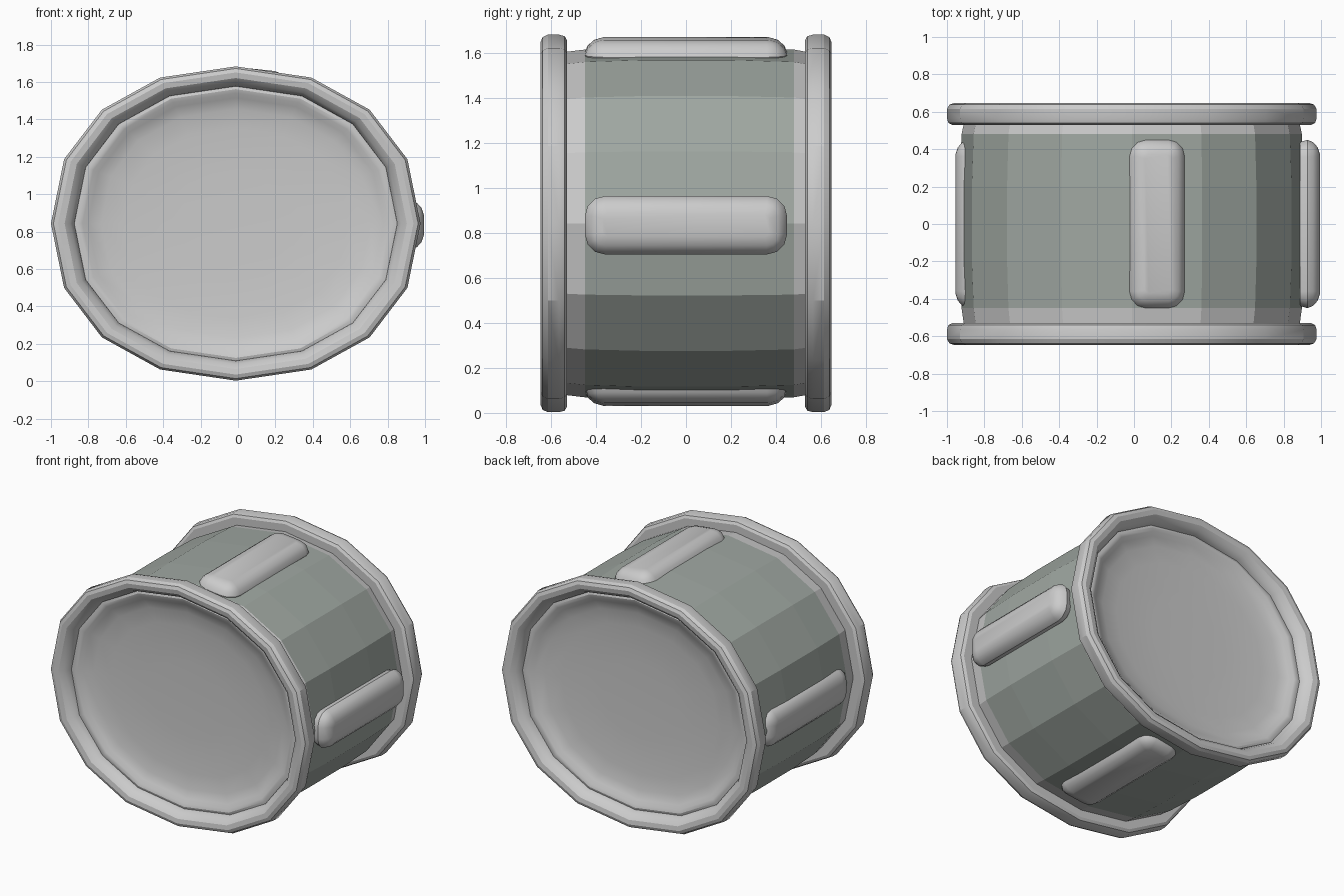
import bpy, bmesh
from math import cos, sin, pi, radians, copysign

if "Cube" in bpy.data.objects:
    bpy.data.objects.remove(bpy.data.objects["Cube"])

N = 16
CX, CZ, A, B = -0.012, 0.843, 0.988, 0.84


def spow(v):
    return copysign(abs(v) ** 0.93, v) if abs(v) > 1e-6 else 0.0


def finish(name, bm, smooth=None):
    me = bpy.data.meshes.new(name)
    bm.to_mesh(me)
    bm.free()
    ob = bpy.data.objects.new(name, me)
    bpy.context.collection.objects.link(ob)
    if smooth:
        bpy.ops.object.select_all(action='DESELECT')
        ob.select_set(True)
        bpy.context.view_layer.objects.active = ob
        bpy.ops.object.shade_smooth_by_angle(angle=radians(smooth))
    return ob


def skin(bm, loops, closed=False):
    """Bridge successive vertex loops with quads."""
    pairs = list(zip(loops, loops[1:]))
    if closed:
        pairs.append((loops[-1], loops[0]))
    for a, b in pairs:
        n = len(a)
        for i in range(n):
            j = (i + 1) % n
            bm.faces.new((a[i], a[j], b[j], b[i]))


def lathe(name, profile, closed=False, facing=0, smooth=None):
    """Sweep (half-width, y) points around the flattened 16-sided outline.
    A non-zero facing caps the last ring and points it along that y direction."""
    bm = bmesh.new()
    rings = [[bm.verts.new((CX + r * spow(cos(2 * pi * i / N)), y,
                            CZ + r * B / A * spow(sin(2 * pi * i / N))))
              for i in range(N)] for r, y in profile]
    skin(bm, rings, closed)
    cap = bm.faces.new(rings[-1]) if facing else None
    bmesh.ops.recalc_face_normals(bm, faces=bm.faces)
    if cap:
        cap.normal_update()
        if cap.normal.y * facing < 0:
            bmesh.ops.reverse_faces(bm, faces=bm.faces)
    return finish(name, bm, smooth)


def pad(name, loc, angle, width):
    """Pillow-topped bar along y, built from inset rounded rectangles."""
    bm = bmesh.new()
    loops = []
    for inset, h in ((0.012, -0.02), (0, 0.02), (0.012, 0.05), (0.04, 0.075), (0.08, 0.088)):
        r = max(0.09 - inset, 0.02)
        hw, hl = width / 2 - inset - r, 0.45 - inset - r
        loop = []
        for q, (sx, sy) in enumerate(((1, 1), (-1, 1), (-1, -1), (1, -1))):
            for k in range(4):
                t = (q + k / 3) * pi / 2
                loop.append(bm.verts.new((sx * hw + r * cos(t), sy * hl + r * sin(t), h)))
        loops.append(loop)
    skin(bm, loops)
    bm.faces.new(loops[0])
    bm.faces.new(loops[-1])
    bmesh.ops.recalc_face_normals(bm, faces=bm.faces)
    ob = finish(name, bm, 30)
    ob.location = loc
    ob.rotation_euler = (0, radians(angle), 0)
    return ob


# Drum shell with a slight bulge
green = bpy.data.materials.new("grey_green")
green.diffuse_color = (0.35, 0.39, 0.36, 1)
green.use_nodes = True
green.node_tree.nodes["Principled BSDF"].inputs["Base Color"].default_value = green.diffuse_color
shell = lathe("shell", [(0.91, -0.45), (0.92, -0.2), (0.92, 0.2), (0.91, 0.48)])
shell.data.materials.append(green)

for side, s, edge in (("front", -1, 0.45), ("back", 1, 0.48)):
    # Pale band between shell and rim
    lathe(side + "_band", [(0.91, s * edge), (0.898, s * 0.535), (0.88, s * 0.57)])
    # Rounded hoop, sloping inward to the head
    lathe(side + "_rim", [(0.988, s * 0.565), (0.988, s * 0.615), (0.975, s * 0.638),
                          (0.95, s * 0.647), (0.915, s * 0.642), (0.885, s * 0.62),
                          (0.865, s * 0.585), (0.86, s * 0.55), (0.88, s * 0.53),
                          (0.96, s * 0.53), (0.98, s * 0.54)], closed=True, smooth=25)
    # Dished drum head
    lathe(side + "_head", [(0.875, s * 0.57), (0.845, s * 0.578), (0.82, s * 0.572),
                           (0.79, s * 0.553), (0.72, s * 0.535), (0.6, s * 0.522),
                           (0.3, s * 0.513)], facing=s, smooth=30)

# Raised bars on the four sides
pad("top_bar", (0.12, 0, 1.578), 6, 0.30)
pad("bottom_bar", (0.12, 0, 0.125), 174, 0.30)
pad("right_bar", (0.907, 0, 0.835), 90, 0.26)
pad("left_bar", (-0.867, 0, 0.835), -90, 0.26)
